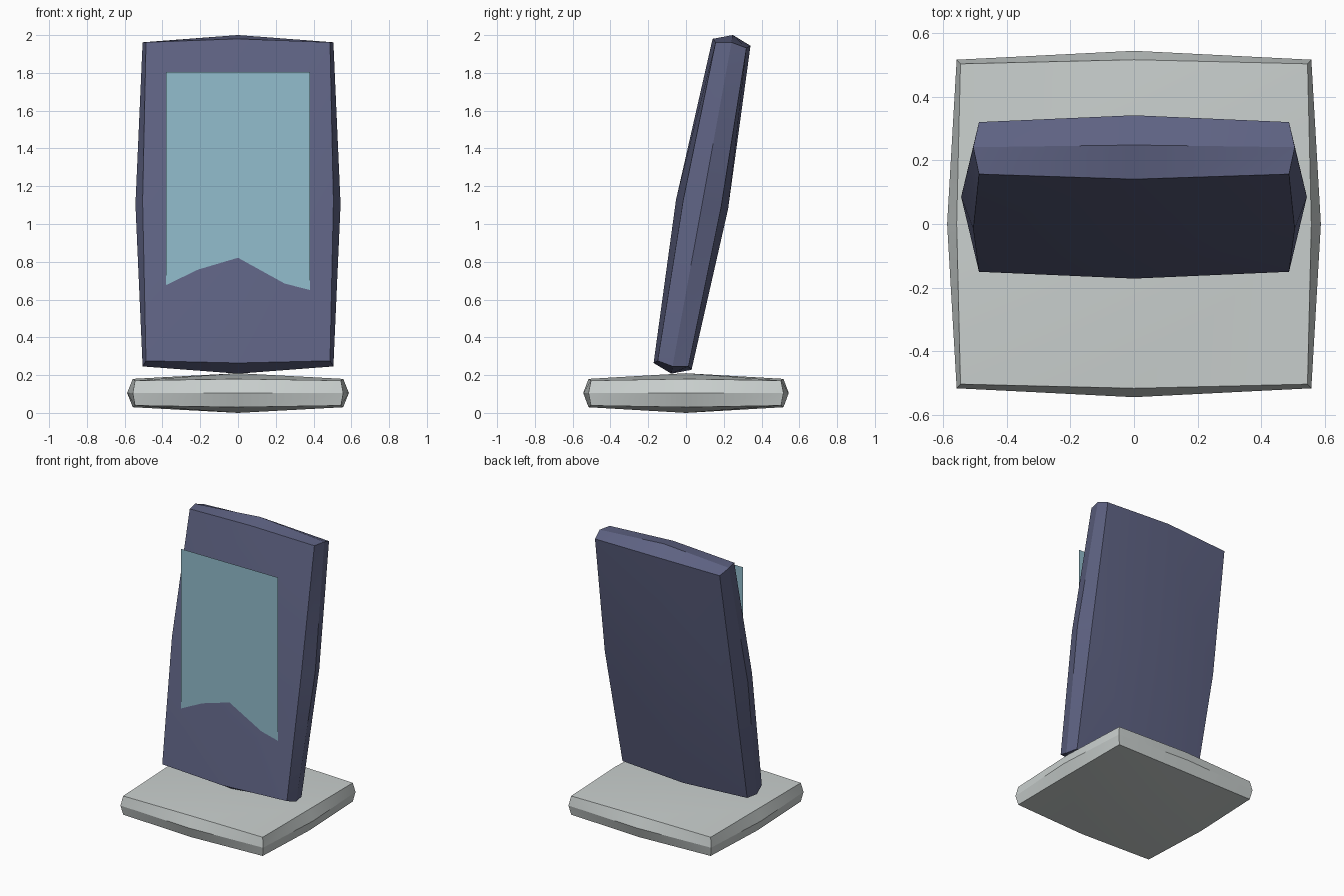
import bpy, math
from mathutils import Vector, Matrix

if "Cube" in bpy.data.objects:
    bpy.data.objects.remove(bpy.data.objects["Cube"])


def material(name, rgb):
    m = bpy.data.materials.new(name)
    m.diffuse_color = (*rgb, 1)
    m.use_nodes = True
    m.node_tree.nodes["Principled BSDF"].inputs["Base Color"].default_value = m.diffuse_color
    return m


slate = material("slate blue", (0.113, 0.124, 0.228))
pale = material("pale grey", (0.59, 0.63, 0.62))
glass = material("light teal", (0.29, 0.51, 0.61))


def add_object(name, verts, faces, mat):
    me = bpy.data.meshes.new(name)
    me.from_pydata(verts, [], faces)
    me.materials.append(mat)
    ob = bpy.data.objects.new(name, me)
    bpy.context.collection.objects.link(ob)
    return ob


def pillow_box(name, corner, edge, face, matrix, mat):
    """Box with each side cut 2x2; edge middles and side middles bulge outwards."""
    verts, index, faces = [], {}, []

    def vert(k):
        if k not in index:
            size = (corner, edge, face)[k.count(0)]
            index[k] = len(verts)
            verts.append(matrix @ Vector([s * d for s, d in zip(k, size)]))
        return index[k]

    for axis in range(3):
        u, v = (axis + 1) % 3, (axis + 2) % 3
        for sign in (-1, 1):
            def at(a, b):
                k = [0, 0, 0]
                k[axis], k[u], k[v] = sign, a, b
                return vert(tuple(k))
            for i in (-1, 0):
                for j in (-1, 0):
                    a, b, c, d = at(i, j), at(i + 1, j), at(i + 1, j + 1), at(i, j + 1)
                    for tri in ((a, b, c), (a, c, d)):
                        faces.append(tri if sign > 0 else tri[::-1])
    ob = add_object(name, verts, faces, mat)
    bpy.ops.object.select_all(action='DESELECT')
    ob.select_set(True)
    bpy.context.view_layer.objects.active = ob
    bpy.ops.object.shade_smooth_by_angle(angle=math.radians(30))
    return ob


# Flat base slab
pillow_box("base", (0.545, 0.503, 0.066), (0.557, 0.516, 0.075), (0.587, 0.544, 0.105),
           Matrix.Translation((0, 0, 0.105)), pale)

# Leaning upright panel
lean = Matrix.Translation((0, 0.085, 1.104)) @ Matrix.Rotation(-0.18, 4, 'X')
pillow_box("upright_panel", (0.487, 0.083, 0.857), (0.505, 0.102, 0.872), (0.543, 0.14, 0.911),
           lean, slate)

# Upright screen plate, its lower end sunk in the panel
add_object("screen", [(-0.38, -0.095, 0.4), (0.38, -0.095, 0.4),
                      (0.38, -0.095, 1.805), (-0.38, -0.095, 1.805)], [(0, 1, 2, 3)], glass)
